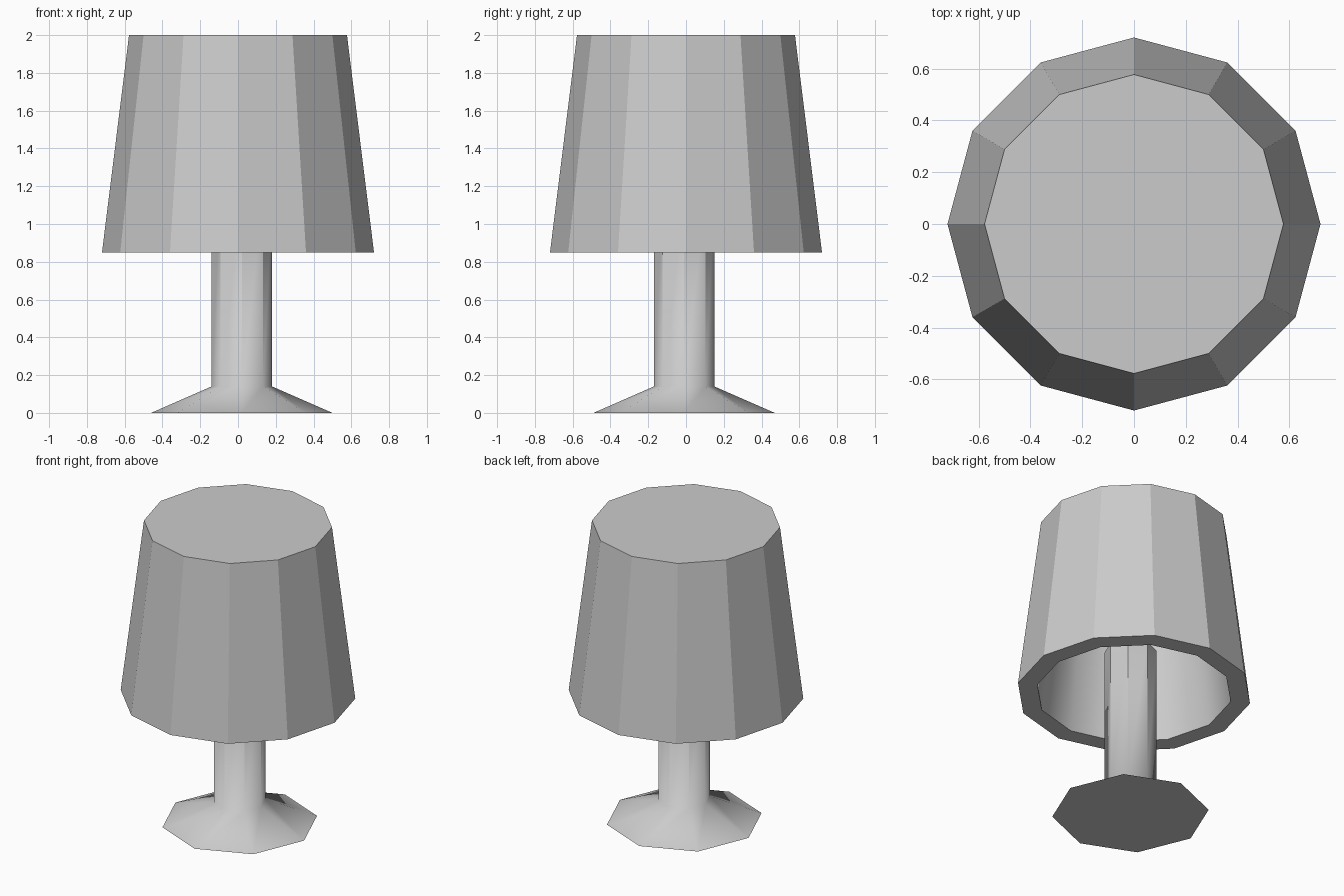
import bpy, bmesh, math

if "Cube" in bpy.data.objects:
    bpy.data.objects.remove(bpy.data.objects["Cube"])


def lathe(name, profile, sides, centre, smooth_bands=(), sharp_verticals=()):
    """Revolve (radius, z) rings into a closed faceted solid, capped at both ends."""
    bm = bmesh.new()
    rings = [[bm.verts.new((r * math.cos(2 * math.pi * i / sides),
                            r * math.sin(2 * math.pi * i / sides), z))
              for i in range(sides)] for r, z in profile]
    for k in range(len(rings) - 1):
        low, high = rings[k], rings[k + 1]
        for i in range(sides):
            j = (i + 1) % sides
            face = bm.faces.new((low[i], low[j], high[j], high[i]))
            face.smooth = k in smooth_bands
    bm.faces.new(rings[0][::-1])
    bm.faces.new(rings[-1])
    # Hard upright edges on chosen bands
    for k in sharp_verticals:
        for a, b in zip(rings[k], rings[k + 1]):
            bm.edges.get((a, b)).smooth = False
    bmesh.ops.recalc_face_normals(bm, faces=bm.faces)
    mesh = bpy.data.meshes.new(name)
    bm.to_mesh(mesh)
    bm.free()
    obj = bpy.data.objects.new(name, mesh)
    obj.location = (*centre, 0)
    bpy.context.collection.objects.link(obj)
    return obj


# Thick twelve-sided shade: closed top, outer wall, rim, smooth hollow inside
lathe("lamp_shade", [(0.577, 2.0), (0.72, 0.85), (0.60, 0.85), (0.475, 1.88)],
      12, (0, 0), smooth_bands=(2,))

# Eight-sided flared foot running into the stem, slightly off centre
lathe("foot_and_stem", [(0.48, 0.0), (0.16, 0.14), (0.16, 1.14)],
      8, (0.02, -0.01), smooth_bands=(0, 1), sharp_verticals=(1,))
